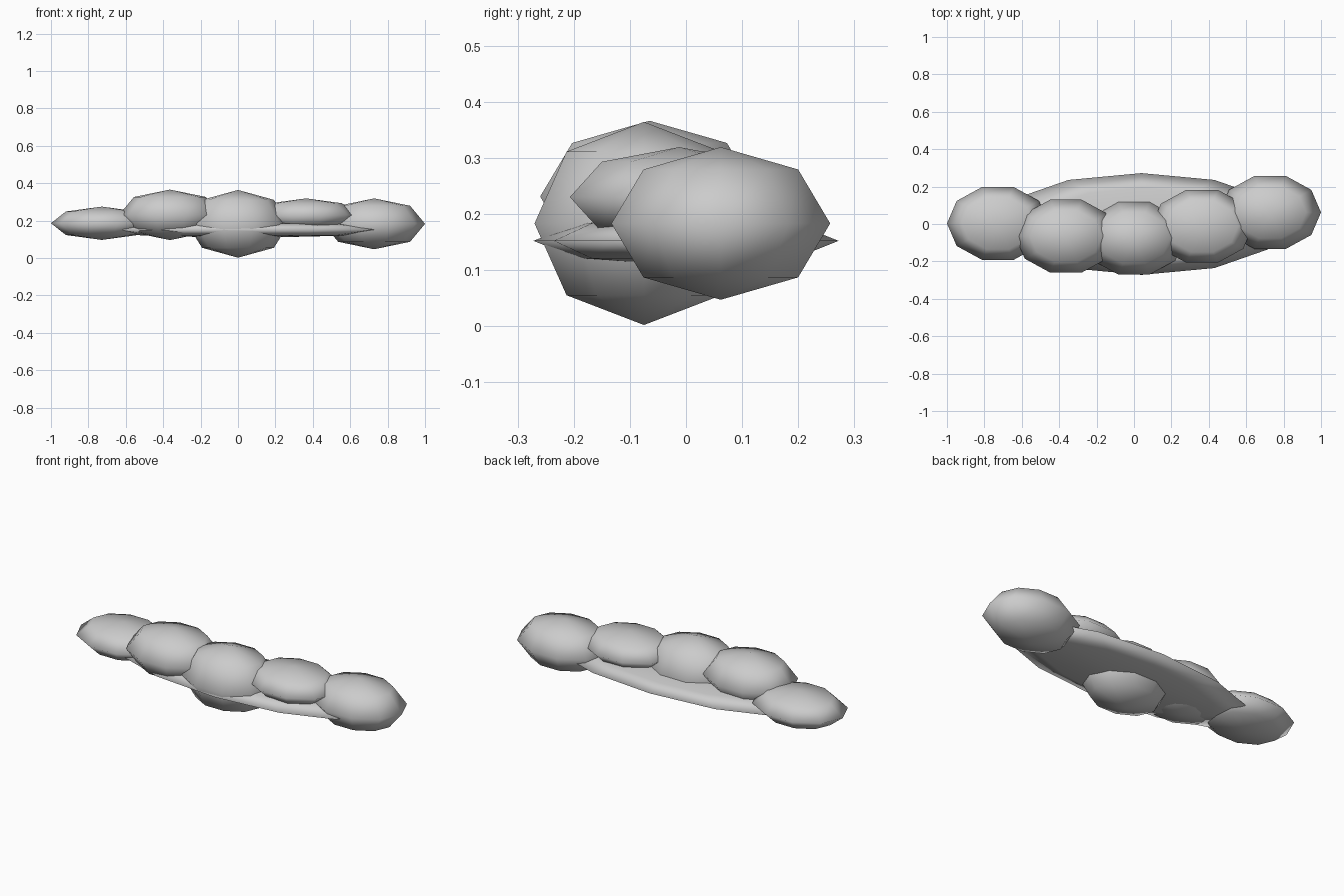
import bpy, bmesh
from math import sin, cos, pi

if "Cube" in bpy.data.objects:
    bpy.data.objects.remove(bpy.data.objects["Cube"])


def ellipsoid(name, centre, radii, segments):
    """Low-poly smooth ellipsoid: two poles and three rings, a corner on the x axis."""
    bm = bmesh.new()
    rings = []
    for lat in (-pi / 4, 0, pi / 4):
        rings.append([bm.verts.new((cos(lat) * cos(2 * pi * i / segments) * radii[0],
                                    cos(lat) * sin(2 * pi * i / segments) * radii[1],
                                    sin(lat) * radii[2])) for i in range(segments)])
    bottom = bm.verts.new((0, 0, -radii[2]))
    top = bm.verts.new((0, 0, radii[2]))
    for i in range(segments):
        j = (i + 1) % segments
        bm.faces.new((bottom, rings[0][j], rings[0][i]))
        for a, b in zip(rings, rings[1:]):
            bm.faces.new((a[i], a[j], b[j], b[i]))
        bm.faces.new((rings[-1][i], rings[-1][j], top))
    for f in bm.faces:
        f.smooth = True
    mesh = bpy.data.meshes.new(name)
    bm.to_mesh(mesh)
    bm.free()
    obj = bpy.data.objects.new(name, mesh)
    obj.location = centre
    bpy.context.collection.objects.link(obj)
    return obj


# Row of evenly spaced puffs: y, z, half height
puffs = [(0.003, 0.186, 0.089), (-0.065, 0.231, 0.135), (-0.075, 0.183, 0.181),
         (-0.012, 0.230, 0.089), (0.062, 0.183, 0.136)]
for i, (y, z, half_height) in enumerate(puffs):
    ellipsoid(f"cloud_puff_{i + 1}", ((i - 2) * 0.364, y, z), (0.272, 0.205, half_height), 10)

# Thin flat base under the puffs
ellipsoid("cloud_base", (0.04, 0, 0.152), (0.78, 0.272, 0.045), 12)
